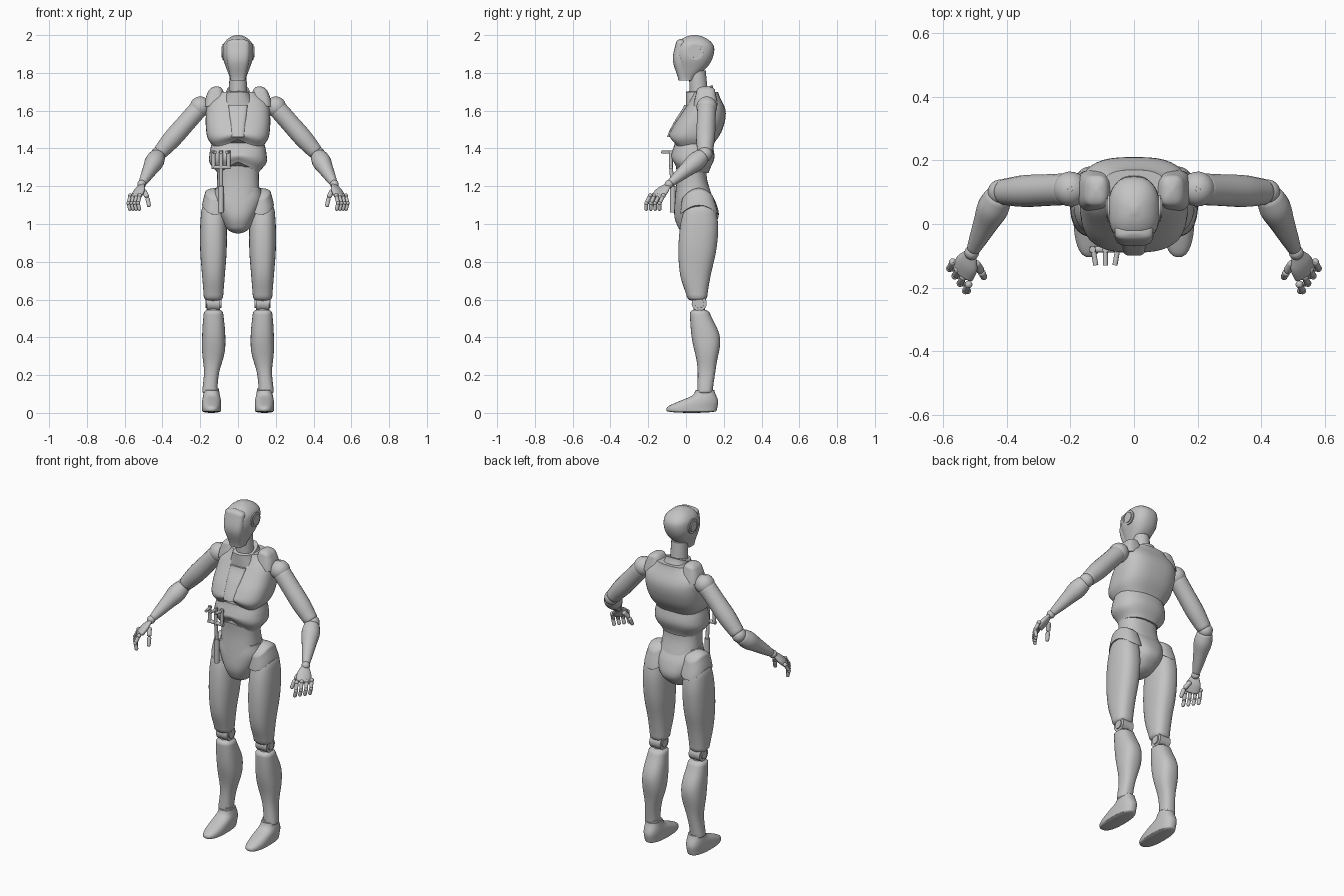
import bpy, bmesh, math
from mathutils import Vector

if "Cube" in bpy.data.objects:
    bpy.data.objects.remove(bpy.data.objects["Cube"])

GREY = (.55, .55, .55, 1)
grey = bpy.data.materials.new("light grey shell")
grey.use_nodes = True
grey.diffuse_color = GREY
grey.node_tree.nodes["Principled BSDF"].inputs["Base Color"].default_value = GREY
LEVELS = 24
SHARP = math.radians(50)


def sample(values, t):
    """Smooth curve through evenly spaced values, read at t from 0 to 1."""
    last = len(values) - 1
    i = max(0, min(int(t * last), last - 1))
    u = t * last - i
    before, a, b, after = [values[max(0, min(k, last))] for k in range(i - 1, i + 3)]
    start, end = (b - before) / 2, (after - a) / 2
    bend = 3 * (b - a) - 2 * start - end
    return a + u * (start + u * (bend + u * (start + end - 2 * (b - a))))


def levels(length, dome_start, dome_end):
    """Positions along a part, with the shrink factor of its rounded ends."""
    for i in range(LEVELS + 1):
        t = (1 - math.cos(math.pi * i / LEVELS)) / 2
        shrink = 1
        for distance, dome in ((t * length, dome_start), ((1 - t) * length, dome_end)):
            if distance < dome:
                shrink *= max(.15, math.sqrt(1 - (1 - distance / dome) ** 2))
        yield t, shrink


def outline(power, count):
    """Unit superellipse; a higher power is boxier."""
    for i in range(count):
        angle = math.tau * i / count
        yield [math.copysign(abs(f) ** (2 / power), f) for f in (math.cos(angle), math.sin(angle))]


def skin(name, rings, side):
    """Join rings of points into one closed, smooth-shaded part."""
    bm = bmesh.new()
    loops = [[bm.verts.new((p.x * side, p.y, p.z)) for p in ring] for ring in rings]
    for lower, upper in zip(loops, loops[1:]):
        for i in range(len(lower)):
            bm.faces.new((lower[i - 1], lower[i], upper[i], upper[i - 1]))
    bm.faces.new(loops[0])
    bm.faces.new(loops[-1])
    bmesh.ops.recalc_face_normals(bm, faces=bm.faces)
    mesh = bpy.data.meshes.new(name)
    bm.to_mesh(mesh)
    bm.free()
    mesh.materials.append(grey)
    mesh.shade_smooth()
    mesh.set_sharp_from_angle(angle=SHARP)
    part = bpy.data.objects.new(name, mesh)
    bpy.context.collection.objects.link(part)
    bevel = part.modifiers.new("soft edge", "BEVEL")
    bevel.width, bevel.segments = .005, 2
    bevel.limit_method, bevel.angle_limit = "ANGLE", SHARP


def loft(name, bottom, top, widths, fronts, backs, middle=(0,), side=1, power=2.4,
         dome_bottom=0, dome_top=0, warp=None):
    """Upright part with its half width, front and back curves read from bottom to top."""
    rings = []
    for t, shrink in levels(top - bottom, dome_bottom, dome_top):
        front, back = sample(fronts, t), sample(backs, t)
        centre = Vector((sample(middle, t), (front + back) / 2, bottom + t * (top - bottom)))
        width, depth = sample(widths, t) * shrink, (back - front) / 2 * shrink
        ring = [centre + Vector((width * c, depth * s, 0)) for c, s in outline(power, 40)]
        for p in ring:
            p.z += warp(p) if warp else 0
        rings.append(ring)
    skin(name, rings, side)


def limb(name, start, end, radii, side=1, dome=0, across=(.1, 1, .1), flat=1):
    """Round part along a line, with radii evenly spaced along it."""
    start, end = Vector(start), Vector(end)
    axis = (end - start).normalized()
    wide = Vector(across)
    wide = (wide - axis * wide.dot(axis)).normalized()
    deep = axis.cross(wide) * flat
    rings = []
    for t, shrink in levels((end - start).length, dome, dome):
        radius = sample(radii, t) * shrink
        rings.append([start.lerp(end, t) + (wide * c + deep * s) * radius for c, s in outline(2, 20)])
    skin(name, rings, side)


def ball(name, centre, radius, side):
    offset = Vector((0, 0, radius))
    limb(name, centre - offset, centre + offset, (radius,), side, radius)


def arch(bottom):
    """Lift the lower front edge of a torso shell towards its centre."""
    return lambda p: (.06 * max(0, 1 - abs(p.x) / .13) * max(0, 1 - (p.z - bottom) / .1)
                      * min(1, max(0, -p.y * 20)))


# Head, face plate, neck and collar
loft("head", 1.76, 2, (.04, .06, .08, .08, .07), (-.03, -.05, -.06, -.04),
     (.04, .12, .15, .13), dome_top=.06)
loft("face_plate", 1.76, 1.98, (.04, .06, .06), (-.04, -.07, -.05), (.03, 0), power=3, dome_top=.02)
limb("neck", (0, .07, 1.65), (0, .06, 1.81), (.05, .045))
loft("collar", 1.6, 1.7, (.1, .06), (0, 0), (.17, .14), warp=lambda p: max(0, p.y - .06) * .45)

# Torso shells
loft("chest", 1.39, 1.7, (.12, .16, .17, .17, .16, .1), (-.06, -.09, -.07, -.03, .01, .04),
     (.13, .19, .21, .17), power=2.8, warp=arch(1.39))
loft("sternum_plate", 1.46, 1.63, (.04, .05), (-.1, -.06, -.01), (.03,), power=4)
loft("rib_shell", 1.27, 1.43, (.11, .15, .15, .14), (-.06, -.08, -.06), (.12, .15, .14),
     warp=arch(1.27))
loft("abdomen", 1.1, 1.4, (.12, .11, .12), (-.06, -.05, -.06), (.15, .11, .12))
loft("pelvis", .95, 1.19, (.05, .08, .11, .13, .12), (-.03, -.06, -.06, -.05),
     (.1, .17, .16, .12), dome_bottom=.03)

shoulder, elbow, wrist = Vector((.2, .11, 1.62)), Vector((.42, .1, 1.37)), Vector((.51, -.09, 1.21))
palm_end = Vector((.54, -.16, 1.14))
first_knuckle, last_knuckle = Vector((.52, -.19, 1.15)), Vector((.57, -.12, 1.15))
thumb_base, thumb_bend, thumb_tip = (.5, -.12, 1.18), (.48, -.15, 1.14), (.47, -.17, 1.09)

for label, side in (("left_", 1), ("right_", -1)):
    # Ear, shoulder pad and hip plate
    for name, reach, radius in (("ear_rim", .083, .042), ("ear_disc", .088, .03)):
        limb(label + name, (.06, .05, 1.91), (reach, .05, 1.91), (radius,), side)
    loft(label + "shoulder_pad", 1.63, 1.73, (.06, .05, .03), (.04, .06), (.17, .15), (.12,), side,
         power=3, dome_top=.02, warp=lambda p: (.11 - p.x) * .15)
    loft(label + "hip_plate", 1.1, 1.19, (.07, .05), (-.03, -.02), (.17, .14), (.12,), side,
         dome_top=.02, warp=lambda p: -5 * (p.y - .07) ** 2)

    # Arm
    ball(label + "shoulder_joint", shoulder, .055, side)
    limb(label + "upper_arm", shoulder, elbow, (.05, .05, .05, .04), side, .02)
    limb(label + "arm_band", shoulder.lerp(elbow, .55), shoulder.lerp(elbow, .65), (.05,), side)
    ball(label + "elbow_joint", elbow, .04, side)
    limb(label + "forearm", elbow, wrist, (.04, .05, .04, .03, .02), side, .02)
    ball(label + "wrist", wrist, .023, side)

    # Hand with jointed fingers and a thumb
    limb(label + "palm", wrist, palm_end, (.02, .04, .04), side, .01,
         last_knuckle - first_knuckle, .45)
    for i, finger in enumerate(("index", "middle", "ring", "little")):
        knuckle = first_knuckle.lerp(last_knuckle, i / 3)
        bend = knuckle + Vector((.01, -.02, -.04))
        tip = bend + Vector((-.01, 0, -.04))
        ball(label + finger + "_knuckle", knuckle, .012, side)
        limb(label + finger + "_finger", knuckle, bend, (.01,), side, .01)
        ball(label + finger + "_finger_joint", bend, .011, side)
        limb(label + finger + "_fingertip", bend, tip, (.01,), side, .01)
    limb(label + "thumb", thumb_base, thumb_bend, (.013,), side, .01)
    limb(label + "thumb_tip", thumb_bend, thumb_tip, (.012, .01), side, .01)

    # Leg
    loft(label + "thigh", .59, 1.13, (.05, .06, .07, .07, .06), (.01, -.03, -.04, -.03, 0),
         (.11, .13, .16, .17, .15), (.13,), side, dome_bottom=.02, dome_top=.06)
    limb(label + "knee_core", (.13, .07, .5), (.13, .07, .63), (.03,), side)
    for name, half, radius in (("knee_disc", .036, .04), ("knee_cap", .042, .025)):
        limb(label + name, (.13 - half, .07, .58), (.13 + half, .07, .58), (radius,), side)
    loft(label + "shin", .1, .55, (.04, .04, .06, .06, .05), (.06, .06, .03, .02),
         (.14, .16, .18, .12), (.15, .13, .13), side, dome_bottom=.01, dome_top=.02)
    limb(label + "ankle", (.14, .1, .05), (.14, .1, .13), (.04,), side)
    loft(label + "foot", 0, .12, (.05, .05, .04), (-.1, -.1, -.04, .03, .05), (.16, .17, .15),
         (.14,), side, dome_bottom=.01)

# Forked tool hung on the right of the waist
limb("tool_handle", (-.09, -.07, 1.06), (-.09, -.07, 1.2), (.015,))
limb("tool_stem", (-.09, -.07, 1.18), (-.09, -.08, 1.31), (.01,))
limb("tool_crossbar", (-.14, -.08, 1.3), (-.04, -.08, 1.3), (.01,))
for i, name in enumerate(("inner", "middle", "outer")):
    x = -.05 - .04 * i
    limb("tool_" + name + "_prong", (x, -.08, 1.3), (x, -.08, 1.39), (.01,))
    limb("tool_" + name + "_hook", (x, -.07, 1.38), (x - .01 + .01 * i, -.13, 1.38), (.008,),
         across=(0, 0, 1))
